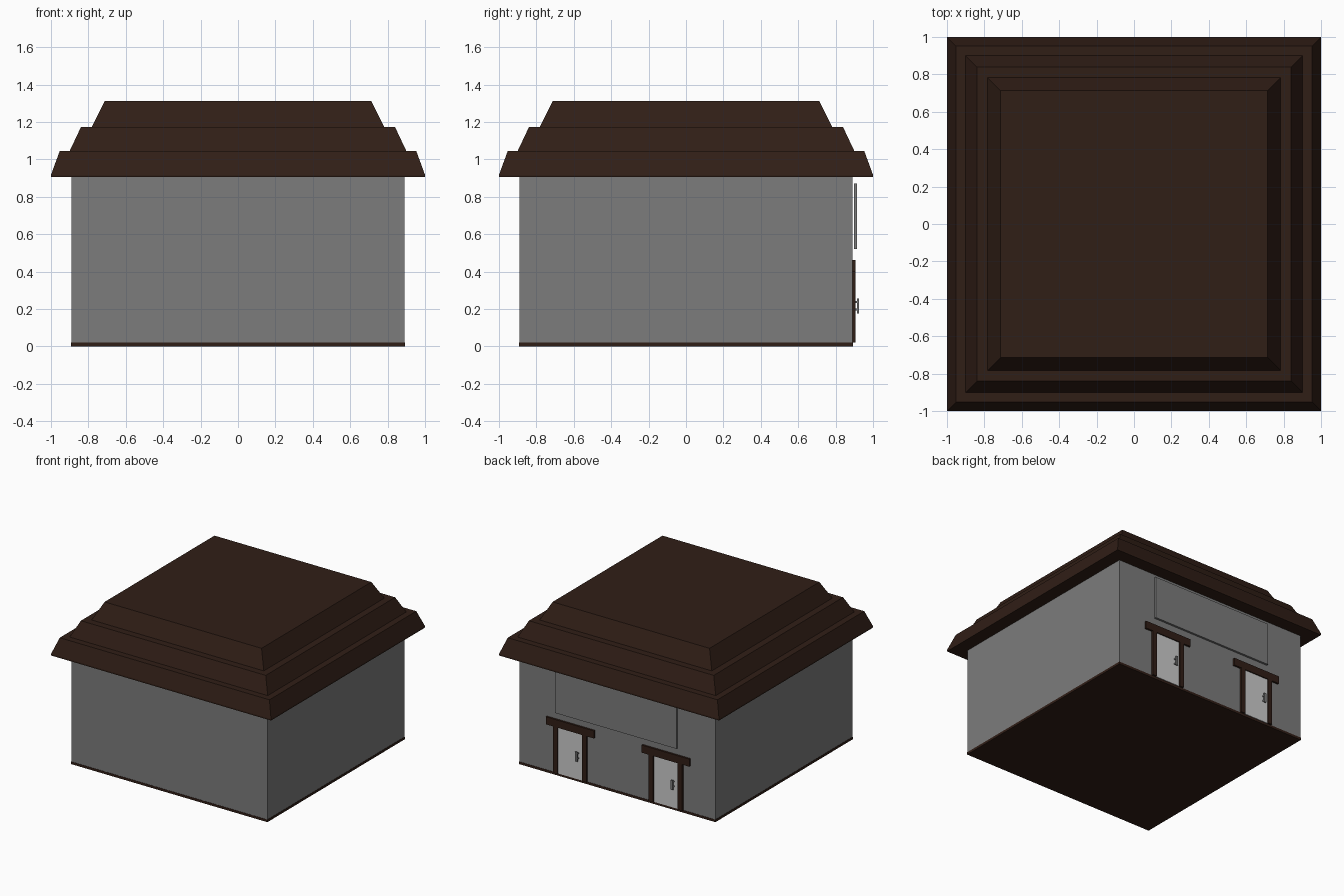
import bpy, bmesh

if "Cube" in bpy.data.objects:
    bpy.data.objects.remove(bpy.data.objects["Cube"])


def material(name, r, g, b):
    m = bpy.data.materials.new(name)
    m.diffuse_color = (r, g, b, 1)
    m.use_nodes = True
    m.node_tree.nodes["Principled BSDF"].inputs["Base Color"].default_value = m.diffuse_color
    return m


BROWN = material("dark_brown", 0.03, 0.013, 0.008)
GREY = material("wall_grey", 0.2, 0.2, 0.2)
LIGHT = material("door_grey", 0.6, 0.6, 0.6)


def stack(name, rings, mat):
    """Closed solid from square rings given as (half width, z)."""
    bm = bmesh.new()
    loops = [[bm.verts.new((sx * h, sy * h, z))
              for sx, sy in ((-1, -1), (1, -1), (1, 1), (-1, 1))]
             for h, z in rings]
    bm.faces.new(loops[0][::-1])
    bm.faces.new(loops[-1])
    for a, b in zip(loops, loops[1:]):
        for i in range(4):
            j = (i + 1) % 4
            bm.faces.new((a[i], a[j], b[j], b[i]))
    return finish(name, bm, mat)


def box(name, x, y, z, mat):
    """Box from (min, max) pairs."""
    bm = bmesh.new()
    bmesh.ops.create_cube(bm, size=1)
    for v in bm.verts:
        v.co = [r[0] if c < 0 else r[1] for c, r in zip(v.co, (x, y, z))]
    return finish(name, bm, mat)


def finish(name, bm, mat):
    mesh = bpy.data.meshes.new(name)
    bm.to_mesh(mesh)
    bm.free()
    mesh.materials.append(mat)
    ob = bpy.data.objects.new(name, mesh)
    bpy.context.collection.objects.link(ob)
    return ob


# Main body
stack("floor_slab", [(0.892, 0), (0.892, 0.02)], BROWN)
stack("walls", [(0.89, 0.02), (0.89, 0.91)], GREY)

# Three-tier roof, each tier tapering above a flat ledge
stack("roof", [(1.0, 0.905), (1.0, 0.917), (0.953, 1.045), (0.90, 1.045),
               (0.84, 1.172), (0.783, 1.172), (0.713, 1.312)], BROWN)

# Blank sign panel, just clear of the back wall
box("sign_panel", (-0.553, 0.553), (0.897, 0.914), (0.52, 0.872), GREY)

# Two back doors with frames and pull handles
for side, cx in (("left", 0.422), ("right", -0.447)):
    for i, s in enumerate((-1, 1)):
        xs = sorted((cx + s * 0.112, cx + s * 0.152))
        box(f"{side}_door_post_{i}", xs, (0.886, 0.906), (0.02, 0.40), BROWN)
    box(f"{side}_door_lintel", (cx - 0.218, cx + 0.218), (0.886, 0.906), (0.40, 0.462), BROWN)
    box(f"{side}_door_panel", (cx - 0.112, cx + 0.112), (0.886, 0.897), (0.02, 0.40), LIGHT)
    hx = cx - 0.07
    box(f"{side}_door_handle", (hx - 0.009, hx + 0.009), (0.914, 0.924), (0.177, 0.255), GREY)
    for i, z in enumerate((0.197, 0.238)):
        box(f"{side}_handle_mount_{i}", (hx - 0.006, hx + 0.006), (0.896, 0.915),
            (z - 0.005, z + 0.005), GREY)
